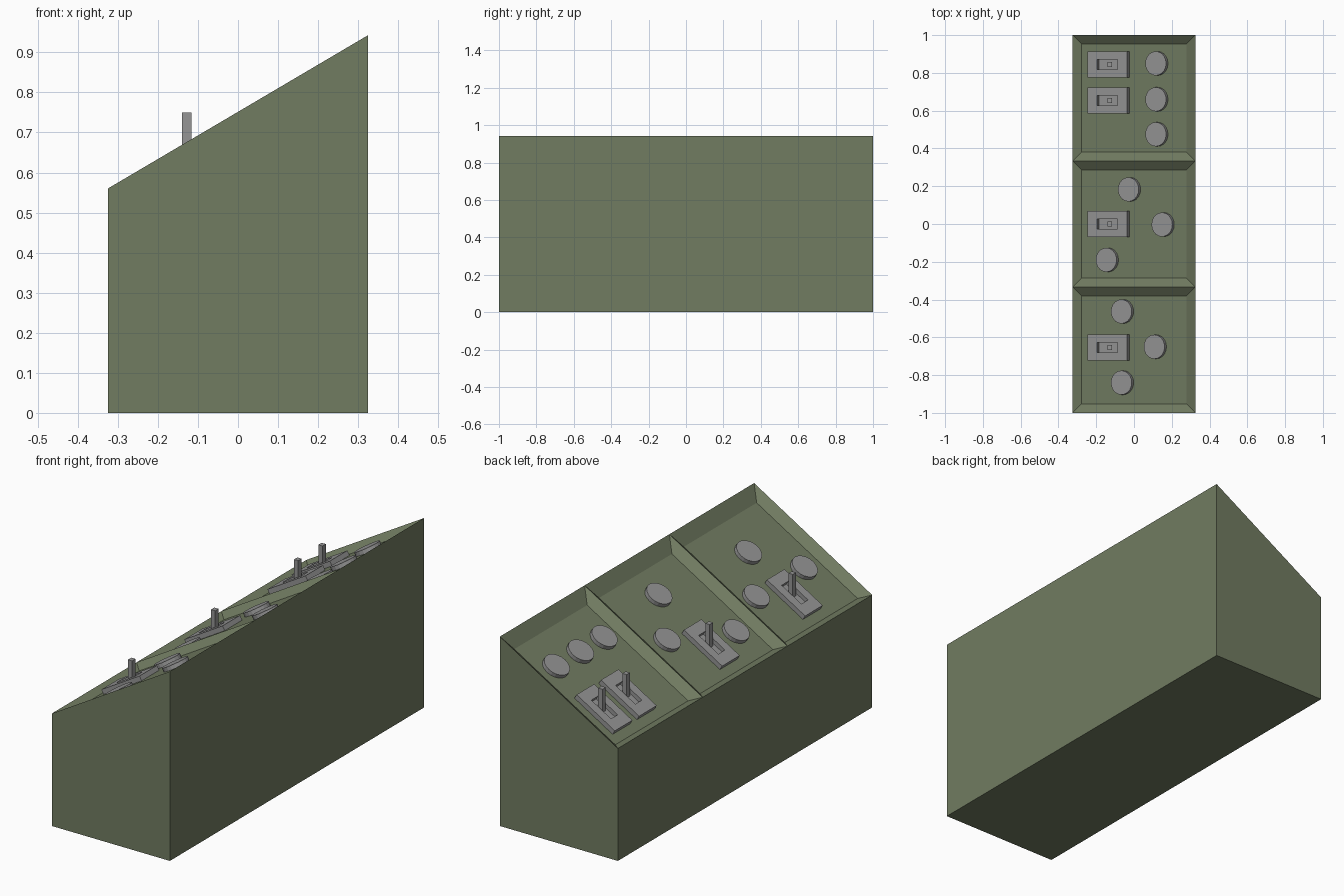
import bpy, bmesh, math
from mathutils import Matrix, Vector

if "Cube" in bpy.data.objects:
    bpy.data.objects.remove(bpy.data.objects["Cube"])

HX, Z_LOW, Z_HIGH = 0.325, 0.56, 0.943
SINK, RIM = 0.04, 0.047
SLOPE = (Z_HIGH - Z_LOW) / (2 * HX)
TILT = math.atan(SLOPE)


def material(name, rgb):
    m = bpy.data.materials.new(name)
    m.diffuse_color = (*rgb, 1)
    m.use_nodes = True
    m.node_tree.nodes["Principled BSDF"].inputs["Base Color"].default_value = m.diffuse_color
    return m


green = material("olive green", (0.165, 0.20, 0.12))
grey = material("control grey", (0.30, 0.30, 0.30))


def top_z(x):
    return Z_LOW + (x + HX) * SLOPE


def finish(name, bm, mat, matrix=Matrix()):
    bmesh.ops.remove_doubles(bm, verts=bm.verts, dist=1e-5)
    bmesh.ops.recalc_face_normals(bm, faces=bm.faces)
    me = bpy.data.meshes.new(name)
    bm.to_mesh(me)
    bm.free()
    me.materials.append(mat)
    ob = bpy.data.objects.new(name, me)
    ob.matrix_world = matrix
    bpy.context.collection.objects.link(ob)
    return ob


def on_panel(x, y):
    """Frame lying on the sunken sloped panel."""
    return Matrix.Translation((x, y, top_z(x) - SINK)) @ Matrix.Rotation(-TILT, 4, 'Y')


def bridge(bm, a, b):
    for i in range(len(a)):
        j = (i + 1) % len(a)
        bm.faces.new((a[i], a[j], b[j], b[i]))


def rect(bm, hx, hy, z):
    return [bm.verts.new((sx * hx, sy * hy, z)) for sx, sy in ((-1, -1), (1, -1), (1, 1), (-1, 1))]


# console body: three bays, each with a sunken tray
bm = bmesh.new()


def quad(*pts):
    bm.faces.new([bm.verts.new(p) for p in pts])


for k in range(3):
    y0, y1 = -1 + k * 2 / 3, -1 + (k + 1) * 2 / 3
    outer = [bm.verts.new((x, y, top_z(x))) for x, y in ((-HX, y0), (HX, y0), (HX, y1), (-HX, y1))]
    xi = HX - RIM
    inner = [bm.verts.new((x, y, top_z(x) - SINK)) for x, y in
             ((-xi, y0 + RIM), (xi, y0 + RIM), (xi, y1 - RIM), (-xi, y1 - RIM))]
    bridge(bm, outer, inner)
    bm.faces.new(inner)
    quad((-HX, y0, 0), (-HX, y1, 0), (-HX, y1, Z_LOW), (-HX, y0, Z_LOW))
    quad((HX, y0, 0), (HX, y1, 0), (HX, y1, Z_HIGH), (HX, y0, Z_HIGH))
    quad((-HX, y0, 0), (HX, y0, 0), (HX, y1, 0), (-HX, y1, 0))
for y in (-1, 1):
    quad((-HX, y, 0), (HX, y, 0), (HX, y, Z_HIGH), (-HX, y, Z_HIGH and Z_LOW))
finish("console_body", bm, green)

# lever switches: slotted plate plus upright lever
for n, y in enumerate((0.844, 0.653, 0.0, -0.653)):
    bm = bmesh.new()
    base = rect(bm, 0.122, 0.069, 0)
    top = rect(bm, 0.122, 0.069, 0.024)
    slot = rect(bm, 0.063, 0.026, 0.024)
    slot_floor = rect(bm, 0.063, 0.026, 0.004)
    bridge(bm, base, top)
    bridge(bm, top, slot)
    bridge(bm, slot, slot_floor)
    bm.faces.new(base)
    bm.faces.new(slot_floor)
    finish(f"switch_plate_{n + 1}", bm, grey, on_panel(-0.130, y))

    bm = bmesh.new()
    z0, z1 = 0.61, 0.75
    bmesh.ops.create_cube(bm, size=1, matrix=Matrix.Diagonal((0.023, 0.026, z1 - z0, 1)))
    finish(f"switch_lever_{n + 1}", bm, grey, Matrix.Translation((-0.128, y, (z0 + z1) / 2)))

# round buttons
buttons = ((0.12, 0.85), (0.12, 0.66), (0.12, 0.475),
           (-0.025, 0.183), (0.153, -0.003), (-0.142, -0.19),
           (-0.062, -0.463), (0.112, -0.65), (-0.062, -0.84))
for n, (x, y) in enumerate(buttons):
    bm = bmesh.new()
    bmesh.ops.create_cone(bm, cap_ends=True, segments=20, radius1=0.064, radius2=0.064, depth=0.02,
                          matrix=Matrix.Translation((0, 0, 0.01)))
    finish(f"round_button_{n + 1}", bm, grey, on_panel(x + 0.005, y))
